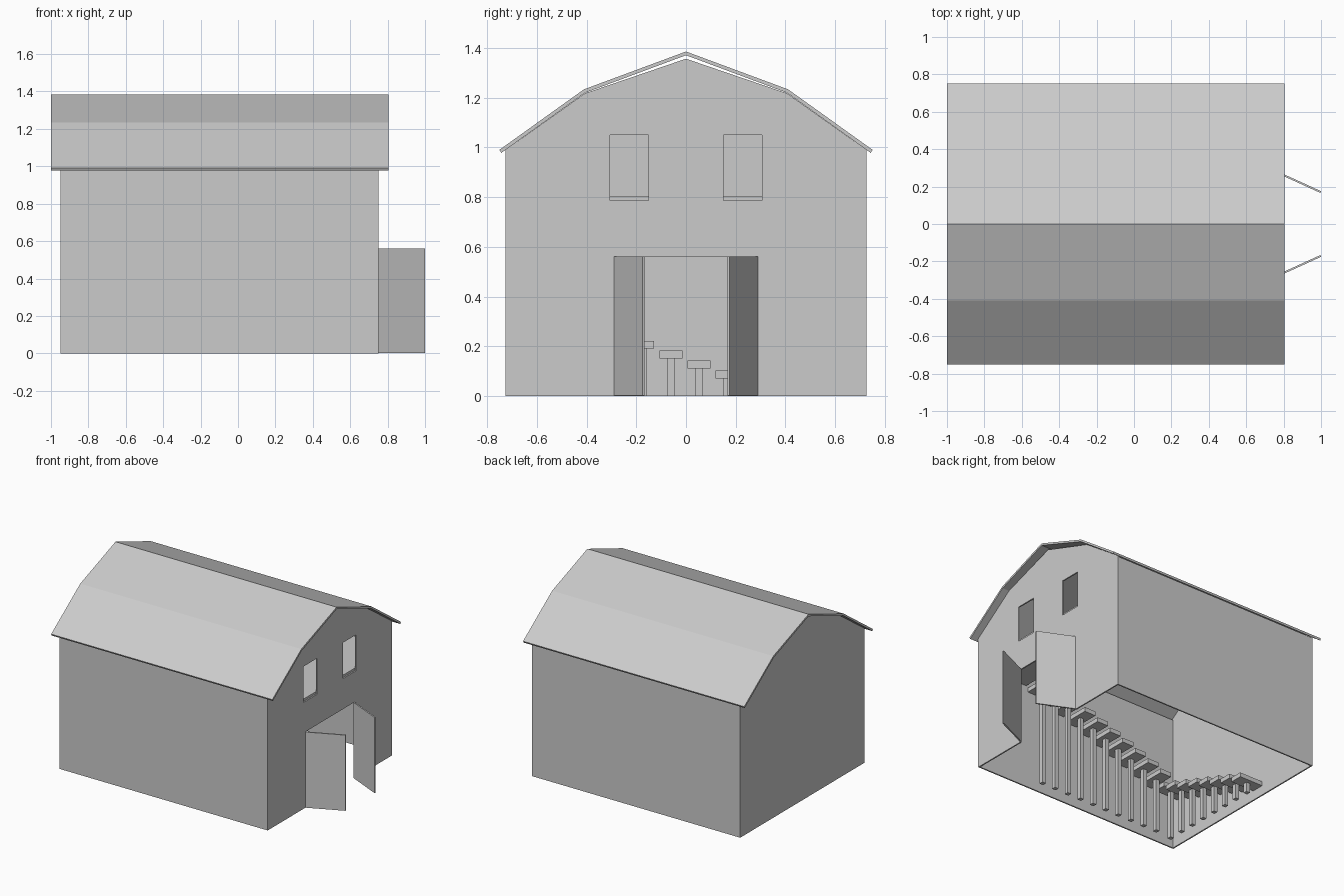
import bpy, bmesh, math
from mathutils import Matrix, Vector

if "Cube" in bpy.data.objects:
    bpy.data.objects.remove(bpy.data.objects["Cube"])

T = 0.01  # wall thickness


def make(name, bm):
    bmesh.ops.recalc_face_normals(bm, faces=bm.faces[:])
    me = bpy.data.meshes.new(name)
    bm.to_mesh(me)
    bm.free()
    ob = bpy.data.objects.new(name, me)
    bpy.context.collection.objects.link(ob)
    return ob


def box(name, x0, x1, y0, y1, z0, z1):
    bm = bmesh.new()
    m = Matrix.Translation(((x0 + x1) / 2, (y0 + y1) / 2, (z0 + z1) / 2))
    m = m @ Matrix.Diagonal((x1 - x0, y1 - y0, z1 - z0, 1))
    bmesh.ops.create_cube(bm, size=1, matrix=m)
    return make(name, bm)


def prism(name, profile, x0, x1):
    """Extrude a (y, z) outline along x."""
    bm = bmesh.new()
    f = bm.faces.new([bm.verts.new((x0, y, z)) for y, z in profile])
    r = bmesh.ops.extrude_face_region(bm, geom=[f])
    bmesh.ops.translate(bm, vec=Vector((x1 - x0, 0, 0)),
                        verts=[v for v in r["geom"] if isinstance(v, bmesh.types.BMVert)])
    return make(name, bm)


# Gambrel roof shell
roof = [(-0.75, 0.99), (-0.41, 1.233), (0, 1.385), (0.41, 1.233), (0.75, 0.99)]
under = [(0.743, 0.977), (0.406, 1.219), (0, 1.37), (-0.406, 1.219), (-0.743, 0.977)]
prism("roof", roof + under, -1.0, 0.805)

# Gable end walls
gable = [(-0.725, 0), (0.725, 0), (0.725, 0.99), (0.406, 1.217),
         (0, 1.356), (-0.406, 1.217), (-0.725, 0.99)]
prism("closed_gable_wall", gable, -0.95, -0.95 + T)
door_gable = prism("door_gable_wall",
                   [(-0.725, 0), (-0.287, 0), (-0.287, 0.56), (0.287, 0.56), (0.287, 0)] + gable[1:],
                   0.75 - T, 0.75)

# Side walls, windows and open door leaves on both sides
for s, side in ((-1, "front"), (1, "back")):
    a, b = sorted((s * 0.725, s * (0.725 - T)))
    box(side + "_wall", -0.95 + T, 0.75 - T, a, b, 0, 0.985)

    a, b = sorted((s * 0.15, s * 0.305))
    cutter = box(side + "_window_cutter", 0.7, 0.8, a, b, 0.785, 1.05)
    cutter.hide_render = True
    cutter.hide_set(True)
    mod = door_gable.modifiers.new("window", "BOOLEAN")
    mod.object = cutter
    mod.operation = "DIFFERENCE"
    mod.solver = "EXACT"

    leaf = box(side + "_door_leaf", 0, 0.273, -0.005, 0.005, 0.002, 0.56)
    leaf.location = (0.75, s * 0.284, 0)
    leaf.rotation_euler.z = -s * math.radians(24.5)

# Loft floor behind the windows
box("loft_floor", 0.34, 0.74, -0.715, 0.715, 0.775, 0.802)


def step(i, x, y, hx, hy, top):
    box(f"tread_{i}", x - hx, x + hx, y - hy, y + hy, top - 0.032, top)
    box(f"tread_post_{i}", x - 0.015, x + 0.015, y - 0.015, y + 0.015, 0, top - 0.032)


# L-shaped stair: lower flight along the closed gable, upper flight along the front wall
for i in range(8):
    step(i, -0.845, 0.165 - 0.113 * i, 0.095, 0.046, 0.102 + 0.04 * i)
for i in range(10):
    step(8 + i, -0.71 + 0.11 * i, -0.615, 0.046, 0.1, 0.422 + 0.038 * i)
